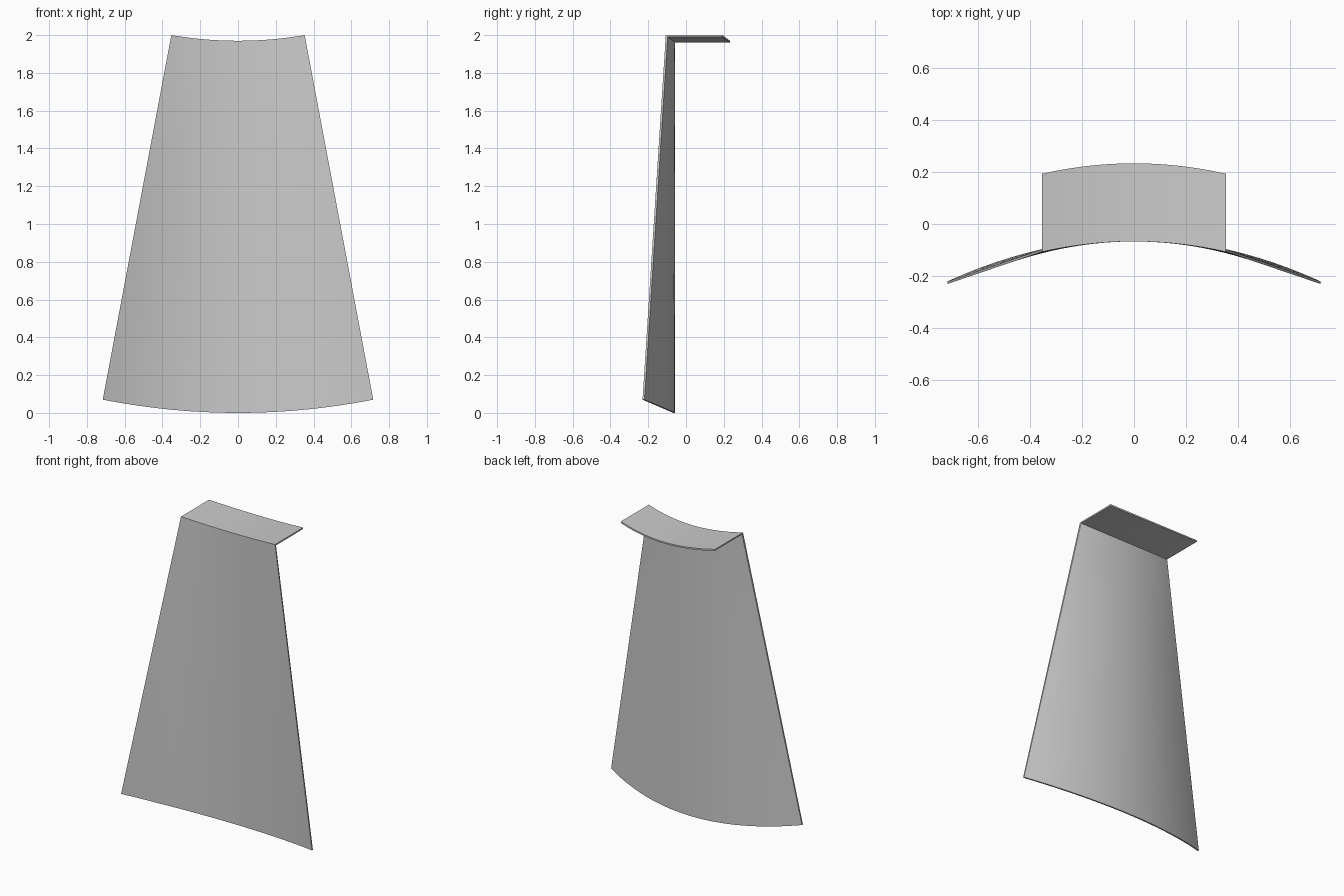
import bpy, bmesh

if "Cube" in bpy.data.objects:
    bpy.data.objects.remove(bpy.data.objects["Cube"])

COLS, ROWS = 24, 10      # divisions across the width and up the height
T = 0.01                 # sheet thickness
DEPTH = 0.30             # depth of the top flange


def bottom_point(u):
    return 0.716 * u, -0.067 - 0.163 * u * u, 0.07 * u * u


def top_point(u):
    return 0.353 * u, -0.067 - 0.040 * u * u, 1.97 + 0.03 * u * u


def section(u):
    """Closed L-shaped section of the bent sheet at width position u (-1..1)."""
    (bx, by, bz), (tx, ty, tz) = bottom_point(u), top_point(u)

    def wall(t, offset, top_z):
        return (bx + (tx - bx) * t, by + (ty - by) * t + offset, bz + (top_z - bz) * t)

    front = [wall(i / ROWS, 0, tz) for i in range(ROWS + 1)]
    tip = [(tx, ty + DEPTH, tz), (tx, ty + DEPTH, tz - T)]
    back = [wall(i / ROWS, T, tz - T) for i in range(ROWS, -1, -1)]
    return front + tip + back


# Curved tapering panel with its folded top flange, lofted across the width
bm = bmesh.new()
loops = [[bm.verts.new(p) for p in section(-1 + 2 * i / COLS)] for i in range(COLS + 1)]
n = len(loops[0])
for a, b in zip(loops, loops[1:]):
    for j in range(n):
        k = (j + 1) % n
        bm.faces.new((a[j], b[j], b[k], a[k]))

# Thin side edges: strip along the wall, corner, and strip along the flange
for lp in (loops[0], loops[-1]):
    for i in range(ROWS):
        bm.faces.new((lp[i], lp[i + 1], lp[n - 2 - i], lp[n - 1 - i]))
    bm.faces.new((lp[ROWS], lp[ROWS + 1], lp[ROWS + 2], lp[ROWS + 3]))
bmesh.ops.recalc_face_normals(bm, faces=bm.faces)

mesh = bpy.data.meshes.new("curved_panel")
bm.to_mesh(mesh)
bm.free()
panel = bpy.data.objects.new("curved_panel", mesh)
bpy.context.collection.objects.link(panel)
bpy.context.view_layer.objects.active = panel
panel.select_set(True)
bpy.ops.object.shade_smooth_by_angle()
